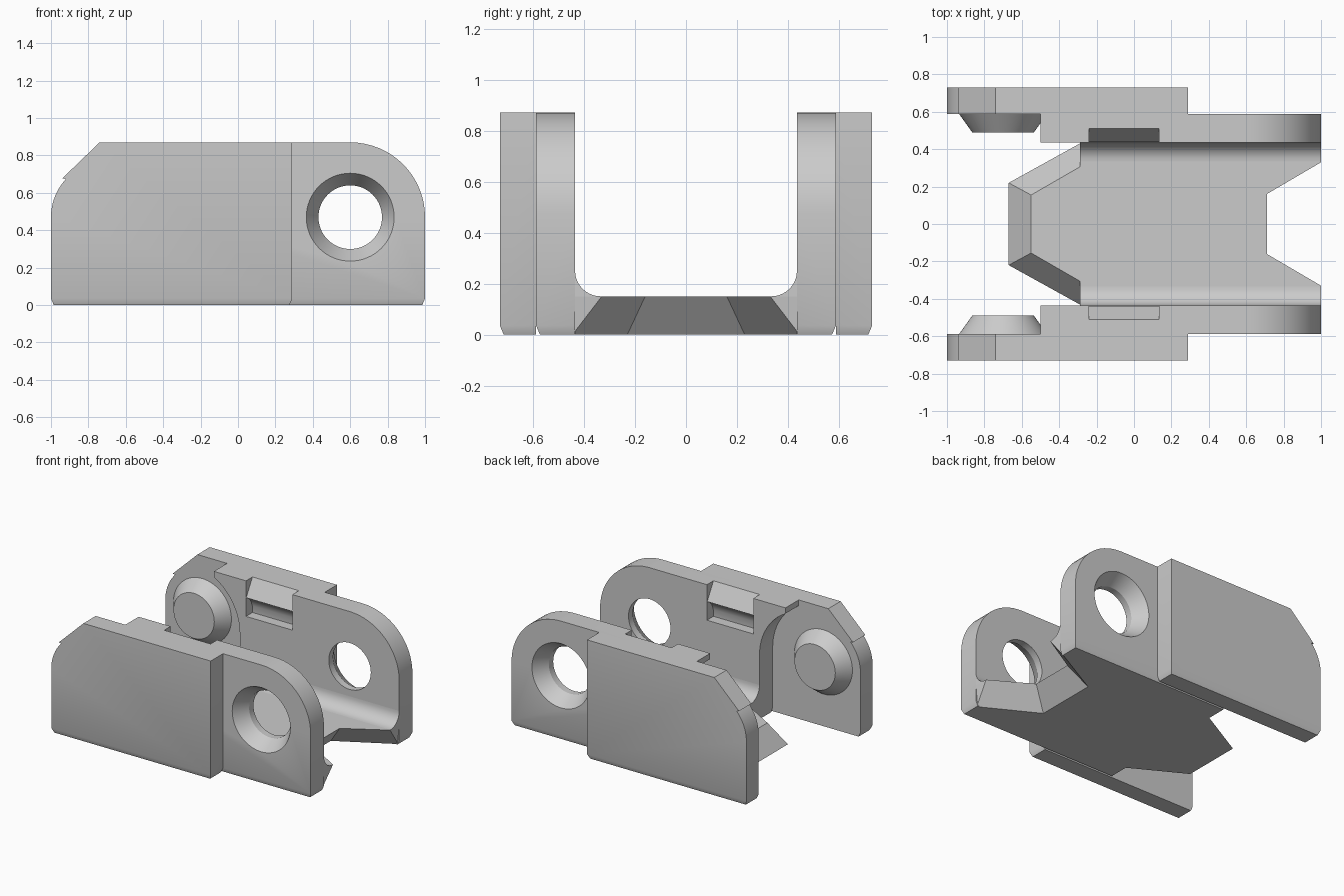
import bpy, bmesh
from math import sin, cos, pi, radians

cube = bpy.data.objects.get("Cube")
if cube:
    bpy.data.objects.remove(cube)

grey = bpy.data.materials.new("plain_grey")
grey.use_nodes = True
grey.diffuse_color = (0.6, 0.6, 0.6, 1)
grey.node_tree.nodes["Principled BSDF"].inputs["Base Color"].default_value = grey.diffuse_color

WIDE, STEP, INNER = 0.73, 0.588, 0.435   # outer, step and inner wall faces in y
HEIGHT, AXIS_Z = 0.87, 0.47
HOLE_X, PIN_X = 0.6, -0.7
CHAMFER_Z, CHAMFER_Y = 0.035, 0.015
SEGMENTS = 64


def finish(name, bm, mirrored=True):
    """Turn a bmesh into an object, mirrored across y if wanted."""
    bmesh.ops.recalc_face_normals(bm, faces=bm.faces)
    mesh = bpy.data.meshes.new(name)
    bm.to_mesh(mesh)
    bm.free()
    mesh.materials.append(grey)
    obj = bpy.data.objects.new(name, mesh)
    bpy.context.collection.objects.link(obj)
    bpy.ops.object.select_all(action='DESELECT')
    bpy.context.view_layer.objects.active = obj
    obj.select_set(True)
    bpy.ops.object.shade_smooth_by_angle(angle=radians(25))
    if mirrored:
        mod = obj.modifiers.new("mirror", 'MIRROR')
        mod.use_axis = (False, True, False)
        mod.use_mirror_merge = False


def add_ring(bm, pts):
    return [bm.verts.new(p) for p in pts]


def bridge(bm, a, b, closed=True, skip=None):
    for i in range(len(a) if closed else len(a) - 1):
        if i != skip:
            j = (i + 1) % len(a)
            bm.faces.new((a[i], a[j], b[j], b[i]))


def loft(name, rings, mirrored=True):
    """Closed solid through rings of equal point count."""
    bm = bmesh.new()
    loops = [add_ring(bm, ring) for ring in rings]
    bm.faces.new(loops[0])
    bm.faces.new(loops[-1])
    for a, b in zip(loops, loops[1:]):
        bridge(bm, a, b)
    finish(name, bm, mirrored)


def circle(x, y, r):
    return [(x + r * cos(2 * pi * i / SEGMENTS), y, AXIS_Z + r * sin(2 * pi * i / SEGMENTS))
            for i in range(SEGMENTS)]


def arc(cx, cz, r, a0, a1, n=16):
    return [(cx + r * cos(radians(a0 + (a1 - a0) * i / n)),
             cz + r * sin(radians(a0 + (a1 - a0) * i / n))) for i in range(n + 1)]


def plate_sides(bm, outline, y0, y1, skip=None):
    """Rim of a plate whose outward face is chamfered along the bottom."""
    near = add_ring(bm, [(x, y0, z) for x, z in outline])
    far = add_ring(bm, [(x, y1 if z else y1 - CHAMFER_Y, z) for x, z in outline])
    bridge(bm, near, far, skip=skip)
    bm.faces.new((far[0], far[1], far[-2], far[-1]))
    return near, far


# Outer plates: rounded, clipped end with a small nick
bm = bmesh.new()
near, far = plate_sides(bm, [(-0.985, 0), (-1, CHAMFER_Z)] + arc(PIN_X, AXIS_Z, 0.3, 180, 137)
                        + [(-0.94, 0.677), (-0.74, HEIGHT), (0.29, HEIGHT),
                           (0.29, CHAMFER_Z), (0.275, 0)], STEP, WIDE)
bm.faces.new(near)
bm.faces.new(far[1:-1])
finish("outer_plates", bm)

# Inner plates: round eye at one end, hollow clearance around the pin at the other
bm = bmesh.new()
hollow = [(-0.29, 0), (-0.29, CHAMFER_Z)] + arc(PIN_X, AXIS_Z, 0.41, 0, 60.8) + [(-0.5, HEIGHT)]
outline = hollow + arc(HOLE_X, AXIS_Z, 0.4, 90, 0) + [(1, CHAMFER_Z), (0.985, 0)]
left, top, right = 2, len(hollow) - 1, len(outline) - 3
near, far = plate_sides(bm, outline, INNER, STEP, skip=top)

# Countersunk eye through the plate
eye = [add_ring(bm, circle(HOLE_X, y, r))
       for y, r in ((INNER, 0.17), (0.485, 0.17), (STEP, 0.235))]
for a, b in zip(eye, eye[1:]):
    bridge(bm, a, b)

# Catch recess with a ridge, in the upper inside edge
path = [(INNER, 0.61), (0.51, 0.61), (0.508, 0.66), (0.493, 0.70), (0.465, 0.73),
        (0.438, 0.745), (0.51, HEIGHT)]
ends = [add_ring(bm, [(x, y, z) for y, z in path]) for x in (-0.24, 0.135)]
lips = add_ring(bm, [(x, INNER, HEIGHT) for x in (-0.24, 0.135)])
bridge(bm, ends[0], ends[1], closed=False)
for end, lip in zip(ends, lips):
    bm.faces.new(end + [lip])
bm.faces.new([near[top], lips[0], ends[0][-1], ends[1][-1], lips[1],
              near[top + 1], far[top + 1], far[top]])

# Plate faces, split in two through the eye
half = SEGMENTS // 2
notched = near[left:top + 1] + [lips[0], ends[0][0], ends[1][0], lips[1]] + near[top + 1:right + 1]
bm.faces.new(notched + eye[0][:half + 1])
bm.faces.new(near[right:] + near[:left + 1] + eye[0][half:] + eye[0][:1])
bm.faces.new(far[left:right + 1] + eye[-1][:half + 1])
bm.faces.new(far[right:-1] + far[1:left + 1] + eye[-1][half:] + eye[-1][:1])
finish("inner_plates", bm)


# Floor: sloping nose at one end, undercut notch for the neighbouring nose at the other
def floor_ring(points, z):
    return [(x, y, z) for x, y in points] + [(x, -y, z) for x, y in reversed(points)]


loft("floor", [
    floor_ring([(-0.67, 0.22), (-0.29, 0.43), (-0.29, 0.45), (0.985, 0.45),
                (0.985, 0.445), (0.59, 0.23)], 0),
    floor_ring([(-0.55, 0.155), (-0.29, 0.305), (-0.29, 0.45), (1, 0.45),
                (1, 0.33), (0.71, 0.16)], 0.15)], mirrored=False)

# Rounded corners between floor and walls
fillet = arc(0.335, 0.25, 0.1, -90, 0, 10) + [(0.45, 0.25), (0.45, 0.15)]
loft("floor_fillets", [[(x, y, z) for y, z in fillet] for x in (-0.29, 1)])

# Tapered hinge pins
loft("hinge_pins", [circle(PIN_X, y, r) for y, r in ((STEP, 0.235), (0.49, 0.165))])
